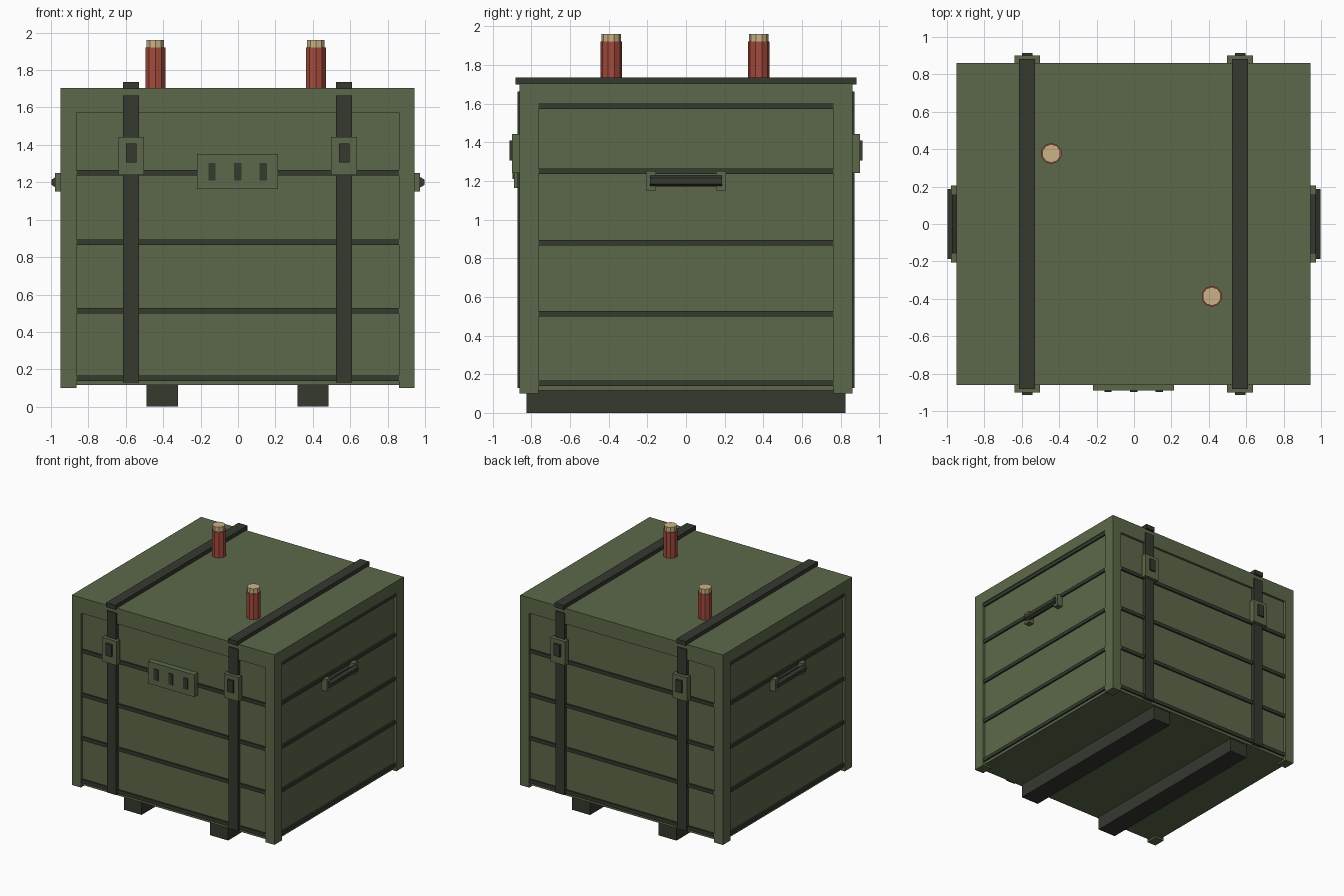
import bpy, bmesh, math
from mathutils import Matrix, Vector

if "Cube" in bpy.data.objects:
    bpy.data.objects.remove(bpy.data.objects["Cube"])


def material(name, rgb):
    m = bpy.data.materials.new(name)
    m.diffuse_color = (*rgb, 1)
    m.use_nodes = True
    m.node_tree.nodes["Principled BSDF"].inputs["Base Color"].default_value = m.diffuse_color
    return m


GREEN = material("olive green", (0.107, 0.141, 0.069))
DARK = material("dark olive", (0.036, 0.041, 0.028))
RED = material("dull red", (0.37, 0.07, 0.046))
TAN = material("tan", (0.60, 0.45, 0.24))
OX = -0.002  # crate centre on x
HX, HY, TOP = 0.946, 0.862, 1.703  # crate half sizes and lid height
PX, PY = HX - 0.02, HY - 0.02  # recessed wall half sizes


def finish(name, bm, mat):
    bmesh.ops.recalc_face_normals(bm, faces=bm.faces)
    me = bpy.data.meshes.new(name)
    bm.to_mesh(me)
    bm.free()
    me.materials.append(mat)
    ob = bpy.data.objects.new(name, me)
    bpy.context.collection.objects.link(ob)
    return ob


def box(name, x, y, z, mat):
    """Box between (low, high) pairs on each axis."""
    size = [abs(r[1] - r[0]) for r in (x, y, z)]
    mid = Vector([(r[0] + r[1]) / 2 for r in (x, y, z)]) + Vector((OX, 0, 0))
    bm = bmesh.new()
    bmesh.ops.create_cube(bm, size=1, matrix=Matrix.Translation(mid) @ Matrix.Diagonal((*size, 1)))
    return finish(name, bm, mat)


def rod(name, centre, radius, length, sides, mat, rot=Matrix()):
    bm = bmesh.new()
    bmesh.ops.create_cone(bm, cap_ends=True, segments=sides, radius1=radius, radius2=radius,
                          depth=length, matrix=Matrix.Translation(centre) @ rot)
    return finish(name, bm, mat)


# Recessed walls and lid board
box("crate_walls", (-PX, PX), (-PY, PY), (0.115, 1.69), GREEN)
box("lid_board", (-HX, HX), (-HY, HY), (1.66, TOP), GREEN)

# Corner posts
for sx in (-1, 1):
    for sy in (-1, 1):
        box("corner_post", (sx * 0.862, sx * HX), (sy * 0.763, sy * HY), (0.1, 1.67), GREEN)

# Top rails and dark slat strips
for s in (-1, 1):
    box("lid_rail", (-0.862, 0.862), (s * PY, s * HY), (1.572, 1.67), GREEN)
    box("side_rail", (s * PX, s * HX), (-0.763, 0.763), (1.603, 1.67), GREEN)
    for z in (0.153, 0.513, 0.88, 1.25):
        box("front_strip", (-0.862, 0.862), (s * PY, s * (PY + 0.014)), (z - 0.015, z + 0.015), DARK)
    for z in (0.153, 0.513, 0.88, 1.25, 1.588):
        box("side_strip", (s * PX, s * (PX + 0.014)), (-0.763, 0.763), (z - 0.015, z + 0.015), DARK)

# Runners and straps with latches
for s in (-1, 1):
    box("runner", (s * 0.32, s * 0.487), (-0.825, 0.825), (0, 0.116), DARK)
    x = s * 0.569
    strap = (x - 0.043, x + 0.043)
    box("top_strap", strap, (-0.882, 0.882), (TOP - 0.005, 1.735), DARK)
    for f in (-1, 1):
        box("hanging_strap", strap, (f * PY, f * 0.872), (0.13, 1.663), DARK)
        box("latch_plate", (x - 0.069, x + 0.069), (f * 0.855, f * 0.9), (1.24, 1.443), GREEN)
        box("latch_tongue", (x - 0.028, x + 0.028), (f * 0.89, f * 0.914), (1.305, 1.408), DARK)

# Front lock plate with three slots
box("lock_plate", (-0.217, 0.217), (-0.89, -PY), (1.163, 1.35), GREEN)
for x in (-0.137, 0, 0.137):
    box("lock_slot", (x - 0.02, x + 0.02), (-0.897, -0.885), (1.21, 1.303), DARK)

# Side handles
for s in (-1, 1):
    for e in (-1, 1):
        box("handle_bracket", (s * PX, s * 0.976), (e * 0.155, e * 0.206), (1.15, 1.25), GREEN)
    rod("handle_bar", (s * 0.97, 0, 1.2), 0.03, 0.372, 6, DARK,
        Matrix.Rotation(math.pi / 2, 4, 'X'))

# Sticks standing on the lid
for x, y in ((-0.442, 0.377), (0.416, -0.387)):
    rod("stick", (x, y, 1.805), 0.056, 0.23, 10, RED)
    rod("stick_tip", (x, y, 1.935), 0.05, 0.05, 10, TAN)
